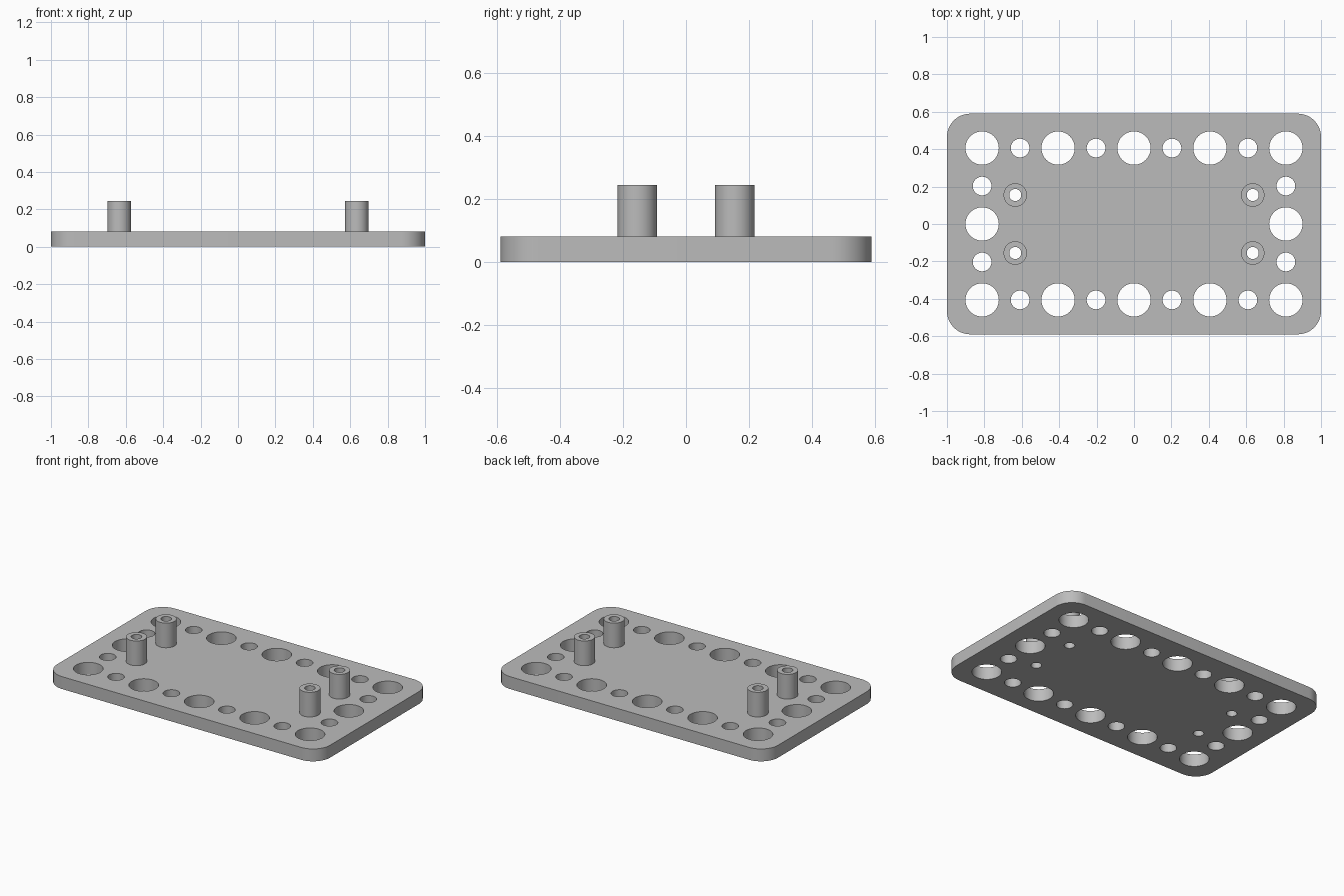
import bpy, bmesh
from math import pi, cos, sin
from mathutils import Matrix

if "Cube" in bpy.data.objects:
    bpy.data.objects.remove(bpy.data.objects["Cube"], do_unlink=True)

HALF_X, HALF_Y, THICK, CORNER = 1.0, 0.59, 0.082, 0.125
PITCH = 0.203
POST_X, POST_Y, POST_R, BORE_R, POST_TOP = 0.635, 0.155, 0.0625, 0.032, 0.245

grey = bpy.data.materials.new("plain grey")
grey.use_nodes = True
grey.diffuse_color = (0.5, 0.5, 0.5, 1)
grey.node_tree.nodes["Principled BSDF"].inputs["Base Color"].default_value = (0.5, 0.5, 0.5, 1)


def make_object(name, bm):
    bmesh.ops.recalc_face_normals(bm, faces=bm.faces)
    mesh = bpy.data.meshes.new(name)
    bm.to_mesh(mesh)
    bm.free()
    mesh.materials.append(grey)
    obj = bpy.data.objects.new(name, mesh)
    bpy.context.collection.objects.link(obj)
    return obj


def add_cylinder(bm, x, y, radius, z0, z1):
    bmesh.ops.create_cone(bm, cap_ends=True, segments=48, radius1=radius, radius2=radius,
                          depth=z1 - z0, matrix=Matrix.Translation((x, y, (z0 + z1) / 2)))


def cut(obj, cutter):
    mod = obj.modifiers.new("holes", "BOOLEAN")
    mod.operation, mod.solver, mod.object = "DIFFERENCE", "EXACT", cutter
    bpy.ops.object.select_all(action="DESELECT")
    bpy.context.view_layer.objects.active = obj
    obj.select_set(True)
    bpy.ops.object.modifier_apply(modifier=mod.name)
    bpy.ops.object.shade_smooth_by_angle(angle=pi / 6)


# Rounded plate
bm = bmesh.new()
outline = []
steps = 12
for quarter, (sx, sy) in enumerate([(1, 1), (-1, 1), (-1, -1), (1, -1)]):
    for i in range(steps + 1):
        a = (quarter + i / steps) * pi / 2
        outline.append(bm.verts.new((sx * (HALF_X - CORNER) + CORNER * cos(a),
                                     sy * (HALF_Y - CORNER) + CORNER * sin(a), 0)))
base = bm.faces.new(outline)
top = bmesh.ops.extrude_face_region(bm, geom=[base])["geom"]
bmesh.ops.translate(bm, vec=(0, 0, THICK), verts=[v for v in top if isinstance(v, bmesh.types.BMVert)])
plate = make_object("plate", bm)

# Border holes alternate large and small; post bores run right through
posts = [(sx * POST_X, sy * POST_Y) for sx in (-1, 1) for sy in (-1, 1)]
bm = bmesh.new()
for i in range(-4, 5):
    for j in range(-2, 3):
        if abs(i) == 4 or abs(j) == 2:
            radius = 0.089 if (i + j) % 2 == 0 else 0.05
            add_cylinder(bm, i * PITCH, j * PITCH, radius, -0.1, 0.2)
for x, y in posts:
    add_cylinder(bm, x, y, BORE_R, -0.1, 0.4)
cutter = make_object("hole_cutter", bm)
cutter.hide_render = True

cut(plate, cutter)

# Hollow mounting posts
for x, y in posts:
    bm = bmesh.new()
    add_cylinder(bm, x, y, POST_R, THICK, POST_TOP)
    name = ("back" if y > 0 else "front") + ("_left" if x > 0 else "_right") + "_post"
    post = make_object(name, bm)
    cut(post, cutter)

bpy.data.objects.remove(cutter, do_unlink=True)
